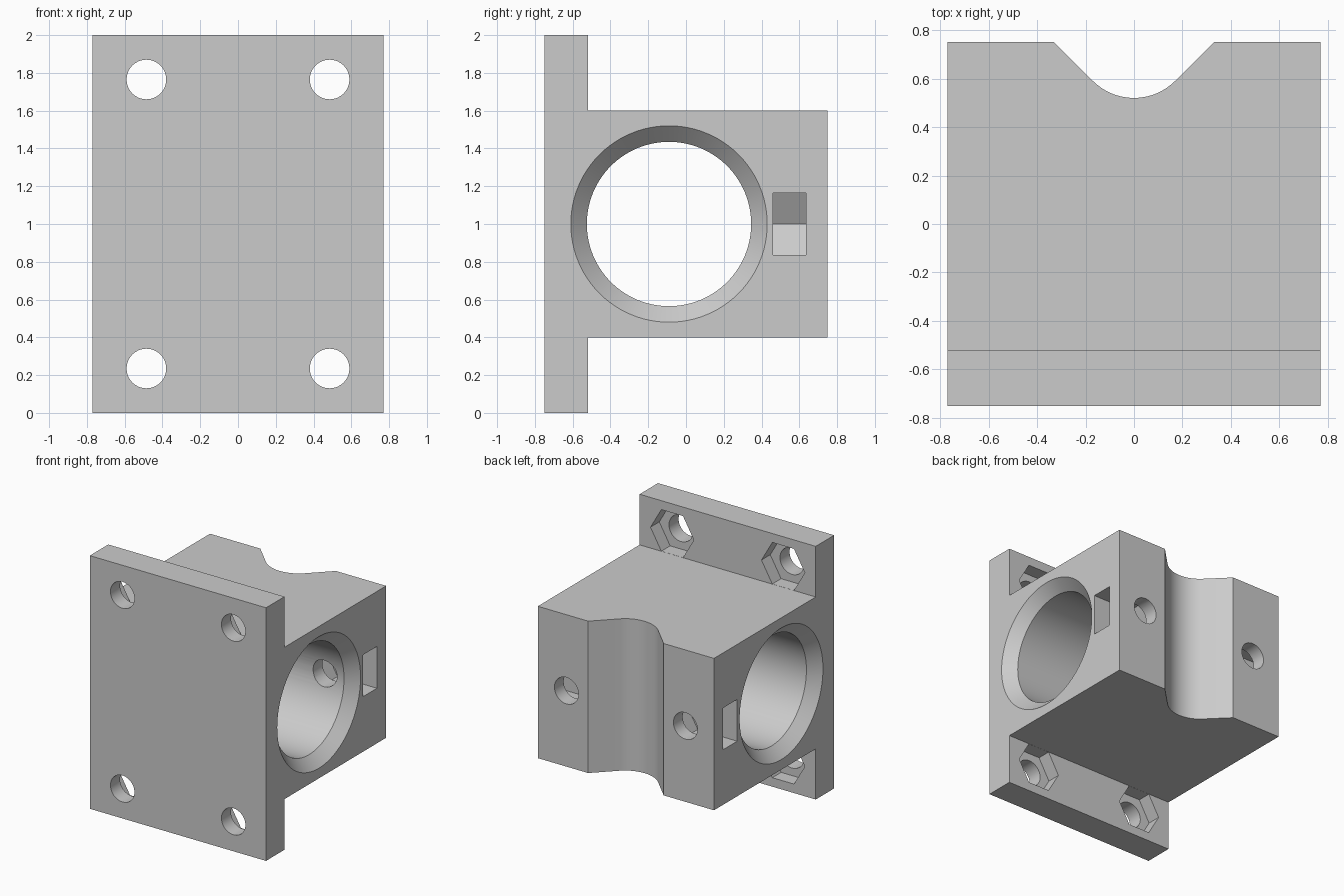
import bpy, bmesh
from math import sin, cos, pi, radians

if "Cube" in bpy.data.objects:
    bpy.data.objects.remove(bpy.data.objects["Cube"], do_unlink=True)

HALF_W = 0.77      # half width
FLOOR = 0.11       # depth of the nut traps in the plate
PLATE_BACK = -0.52

grey = bpy.data.materials.new("light_grey")
grey.use_nodes = True
grey.diffuse_color = (0.6, 0.6, 0.6, 1)
grey.node_tree.nodes["Principled BSDF"].inputs["Base Color"].default_value = (0.6, 0.6, 0.6, 1)


def loft(name, rings):
    """Closed solid through a list of equal-length vertex rings."""
    bm = bmesh.new()
    loops = [[bm.verts.new(p) for p in ring] for ring in rings]
    n = len(loops[0])
    for a, b in zip(loops, loops[1:]):
        for i in range(n):
            j = (i + 1) % n
            bm.faces.new((a[i], a[j], b[j], b[i]))
    bm.faces.new(loops[0])
    bm.faces.new(loops[-1])
    bmesh.ops.recalc_face_normals(bm, faces=bm.faces)
    mesh = bpy.data.meshes.new(name)
    bm.to_mesh(mesh)
    bm.free()
    mesh.materials.append(grey)
    obj = bpy.data.objects.new(name, mesh)
    bpy.context.collection.objects.link(obj)
    return obj


def circle(cu, cv, r, n):
    return [(cu + r * cos(2 * pi * i / n), cv + r * sin(2 * pi * i / n)) for i in range(n)]


def prism_y(name, outline, lo, hi):
    return loft(name, [[(u, y, v) for u, v in outline] for y in (lo, hi)])


def cut(cutter):
    mod = body.modifiers.new("cut", "BOOLEAN")
    mod.operation = "DIFFERENCE"
    mod.solver = "EXACT"
    mod.object = cutter
    bpy.ops.object.modifier_apply(modifier=mod.name)
    bpy.data.objects.remove(cutter, do_unlink=True)


# Body: mounting plate and block as one T-shaped section along x
half = [(0.75, 0.6), (PLATE_BACK, 0.6), (PLATE_BACK, 1), (-0.75, 1)]
section = [(y, 1 + h) for y, h in half] + [(y, 1 - h) for y, h in reversed(half)]
body = loft("bearing_mount", [[(x, y, z) for y, z in section] for x in (-HALF_W, HALF_W)])
bpy.context.view_layer.objects.active = body
body.select_set(True)

# Bore with chamfered mouths
bore = [(-0.79, 0.54), (-0.685, 0.435), (0.685, 0.435), (0.79, 0.54)]
cut(loft("bore", [[(x, y, z) for y, z in circle(-0.09, 1, r, 96)] for x, r in bore]))

# Rounded V groove down the back
R = 0.24
angles = [radians(225 + 90 * i / 24) for i in range(25)]
groove = [(-0.38, 0.8)] + [(R * cos(a), 0.76 + R * sin(a)) for a in angles] + [(0.38, 0.8)]
cut(loft("groove", [[(x, y, z) for x, y in groove] for z in (0.3, 1.7)]))

for side in (-1, 1):
    # Plate screw holes with hexagonal nut traps behind
    for z in (0.235, 1.765):
        x = side * 0.485
        cut(prism_y("screw_hole", circle(x, z, 0.105, 32), -0.9, PLATE_BACK - 0.05))
        cut(prism_y("nut_trap", circle(x, z, 0.1895, 6), PLATE_BACK - FLOOR, PLATE_BACK + 0.03))
    # Clamp screw hole from the back into the bore
    cut(prism_y("clamp_hole", circle(side * 0.52, 1, 0.105, 32), 0.1, 0.85))
    # Nut slot open to the side, with a pointed inner end
    slot = [(0.33, 1), (0.425, 0.835), (0.9, 0.835), (0.9, 1.165), (0.425, 1.165)]
    cut(prism_y("nut_slot", [(side * x, z) for x, z in slot], 0.46, 0.635))

bpy.ops.object.shade_smooth_by_angle(angle=radians(25))
